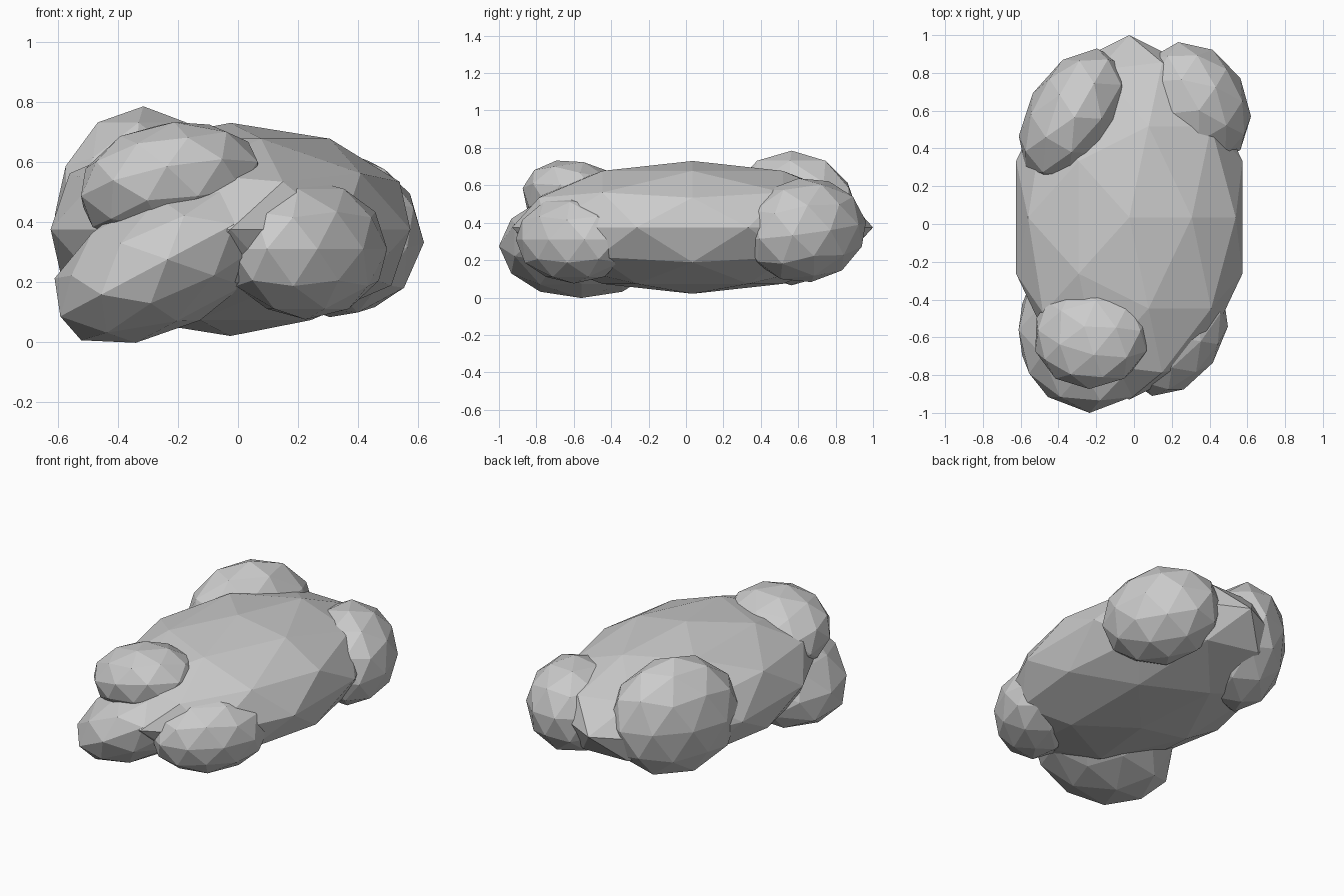
import bpy
from math import radians

if "Cube" in bpy.data.objects:
    bpy.data.objects.remove(bpy.data.objects["Cube"])


def blob(name, centre, radii, rotation=(0, 0, 0)):
    """Low-poly ellipsoid with flat faces."""
    bpy.ops.mesh.primitive_ico_sphere_add(
        subdivisions=2, radius=1, location=centre,
        rotation=[radians(a) for a in rotation])
    ob = bpy.context.object
    ob.name = name
    ob.scale = radii
    bpy.ops.object.transform_apply(location=False, rotation=False, scale=True)
    bpy.ops.object.shade_flat()
    return ob


# Long flattened main boulder
blob("body", (-0.025, 0.035, 0.375), (0.63, 0.965, 0.355))

# Front lumps: upper one leaning right, lower one tilted steeply, small right one
blob("front_upper_lump", (-0.225, -0.585, 0.525), (0.315, 0.295, 0.205), (-12, -11, 0))
blob("front_lower_lump", (-0.235, -0.56, 0.275), (0.425, 0.44, 0.23), (0, -28, 0))
blob("front_right_lump", (0.225, -0.60, 0.31), (0.345, 0.235, 0.235), (0, 0, 55))

# Back lumps
blob("back_right_lump", (0.325, 0.635, 0.36), (0.35, 0.275, 0.28), (0, -8, 120))
blob("back_left_lump", (-0.315, 0.565, 0.425), (0.395, 0.255, 0.36), (0, 0, 60))
